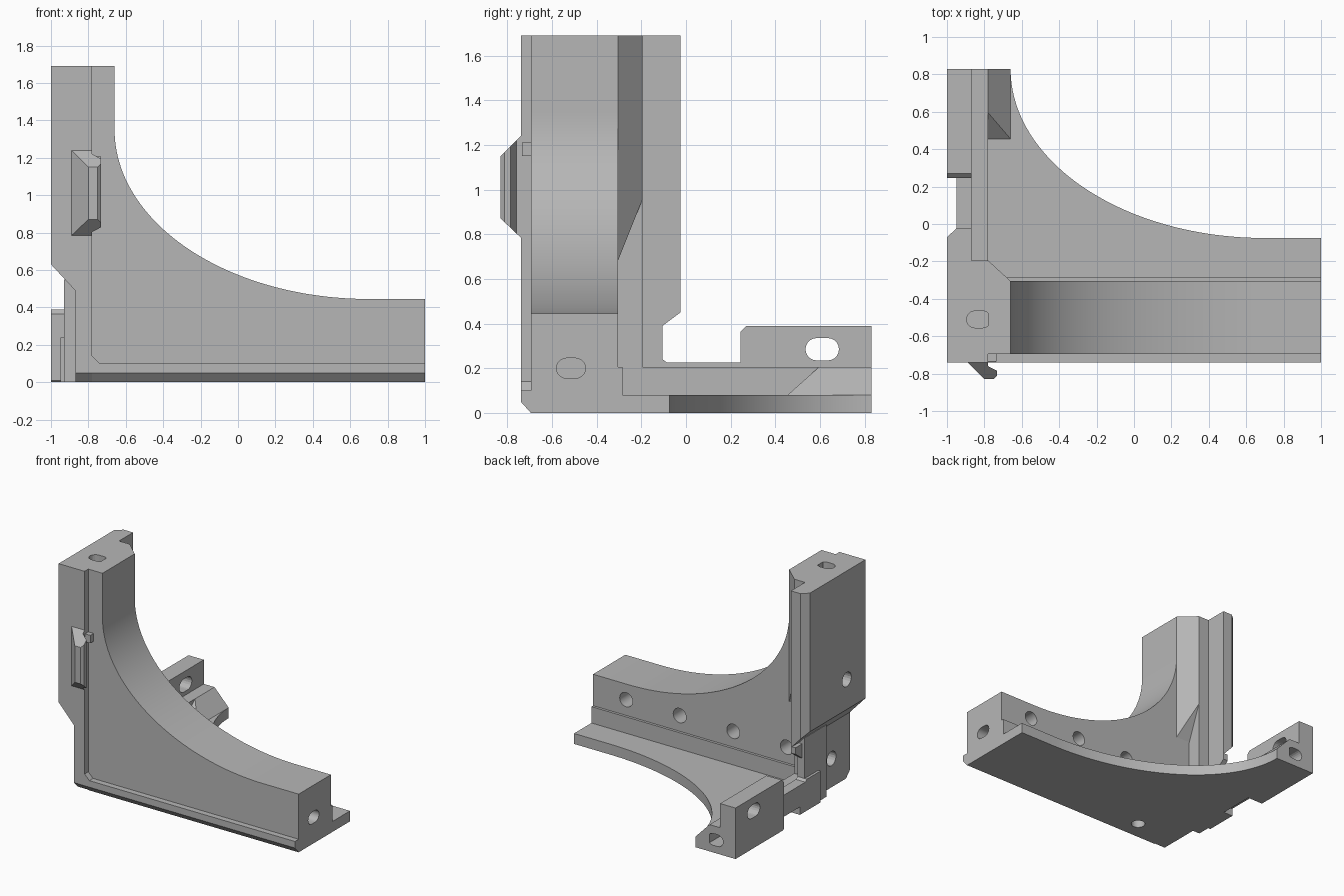
import bpy, bmesh, math

cube = bpy.data.objects.get("Cube")
if cube:
    bpy.data.objects.remove(cube, do_unlink=True)

grey = bpy.data.materials.new("plain grey")
grey.use_nodes = True
COLOR = (0.47, 0.47, 0.47, 1)
grey.diffuse_color = COLOR
grey.node_tree.nodes["Principled BSDF"].inputs["Base Color"].default_value = COLOR


def place(axis, u, v, w):
    """Profile (u, v) swept along w: x takes (y, z), y takes (x, z), z takes (x, y)."""
    return {"x": (w, u, v), "y": (u, w, v), "z": (u, v, w)}[axis]


def prism(name, axis, profile, lo, hi):
    """Extruded profile; lo and hi may be functions of (u, v) for slanted ends."""
    def end(e, p):
        return e(*p) if callable(e) else e
    bm = bmesh.new()
    a = [bm.verts.new(place(axis, *p, end(lo, p))) for p in profile]
    b = [bm.verts.new(place(axis, *p, end(hi, p))) for p in profile]
    bm.faces.new(a)
    bm.faces.new(b)
    for i in range(len(a)):
        j = (i + 1) % len(a)
        bm.faces.new((a[i], a[j], b[j], b[i]))
    bmesh.ops.recalc_face_normals(bm, faces=bm.faces)
    mesh = bpy.data.meshes.new(name)
    bm.to_mesh(mesh)
    bm.free()
    mesh.materials.append(grey)
    obj = bpy.data.objects.new(name, mesh)
    bpy.context.collection.objects.link(obj)
    return obj


def rect(u0, u1, v0, v1):
    return [(u0, v0), (u1, v0), (u1, v1), (u0, v1)]


def slot(u, v, width, height, n=10):
    """Rounded slot outline, a circle when width equals height."""
    r, s = height / 2, (width - height) / 2
    pts = []
    for side, start in ((1, -90), (-1, 90)):
        for i in range(n + 1):
            t = math.radians(start + 180 * i / n)
            p = (u + side * s + r * math.cos(t), v + r * math.sin(t))
            if not pts or math.dist(p, pts[-1]) > 1e-5:
                pts.append(p)
    if math.dist(pts[0], pts[-1]) < 1e-5:
        pts.pop()
    return pts


def sweep(shift, n=48):
    """Concave quarter ellipse shared by the web and the floor."""
    return [(0.7 - 1.36 * math.cos(t), 1.35 + shift - 0.905 * math.sin(t))
            for t in (math.pi / 2 * (1 - i / n) for i in range(n + 1))]


# Curved upright web and curved floor
web = prism("front_web", "y", [(-0.78, 0), (1, 0), (1, 0.445)] + sweep(0)
            + [(-0.66, 1.69), (-0.78, 1.69)], -0.695, -0.305)
floor = prism("floor_plate", "z", [(-0.78, -0.305), (1, -0.305), (1, -0.075)]
              + sweep(-0.52) + [(-0.78, 0.83)], 0, 0.08)
step = prism("web_foot", "x", rect(-0.305, -0.285, 0, 0.205), -0.78, 1)

# Raised front rim with chamfered underside and inner corner
prism("front_rim", "x", [(-0.695, 0), (-0.74, 0.05), (-0.74, 0.1), (-0.695, 0.1)], -0.78, 1)
prism("rim_corner", "y", [(-0.78, 0.1), (-0.74, 0.1), (-0.78, 0.14)], -0.74, -0.695)

# L-shaped spine joining the upright and the rear arm
spine = prism("side_spine", "x", [(-0.69, 0), (0.83, 0), (0.83, 0.205), (-0.195, 0.205),
              (-0.195, 1.69), (-0.74, 1.69), (-0.74, 0.05)], -0.87, -0.78)

# Outer upright plate with slanted lower end
upright = prism("upright_plate", "z", [(-1, -0.74), (-1, -0.07), (-0.95, -0.025),
                (-0.87, -0.025), (-0.87, -0.74)], lambda x, y: 0.49 - 1.08 * (x + 0.87), 1.69)
prism("upright_heel", "x", [(-0.37, 0.5), (-0.025, 0.5), (-0.025, 0.45), (-0.105, 0.39),
      (-0.37, 0.39)], -0.91, -0.87)

# Post, block and rail on the outside of the corner
prism("corner_post", "x", rect(-0.37, -0.105, 0, 0.55), -0.93, -0.87)
prism("corner_block", "x", [(-0.27, 0), (-0.02, 0), (-0.02, 0.225), (-0.085, 0.225),
      (-0.105, 0.24), (-0.27, 0.24)], -0.95, -0.87)
prism("side_rail", "x", rect(-0.02, 0.25, 0.06, 0.225), -0.95, -0.87)

# Rear tab
tab = prism("rear_tab", "x", [(0.245, 0.01), (0.255, 0), (0.83, 0), (0.83, 0.39),
            (0.27, 0.39), (0.245, 0.365)], -1, -0.87)

# Gussets in the two inner corners
prism("upright_gusset", "z", [(-0.78, -0.305), (-0.66, -0.305), (-0.78, -0.195)],
      lambda x, y: 0.68 + 2.5 * (y + 0.305), 1.69)
arm_gusset = prism("arm_gusset", "y", [(-0.78, 0.08), (-0.66, 0.08), (-0.78, 0.205)],
                   lambda x, z: 0.455 + 1.12 * (z - 0.08), 0.83)

# Hooked clip on the front
prism("front_clip", "z", [(-0.89, -0.74), (-0.8, -0.83), (-0.75, -0.83), (-0.733, -0.813),
      (-0.733, -0.785), (-0.78, -0.76), (-0.78, -0.74)],
      lambda x, y: 0.785 - 0.95 * (y + 0.74), lambda x, y: 1.24 + (y + 0.74))
prism("clip_stop", "z", rect(-0.78, -0.735, -0.735, -0.69), 1.15, 1.21)


def drill(targets, axis, outline, lo, hi):
    cutter = prism("hole_cutter", axis, outline, lo, hi)
    cutter.hide_render = True
    for obj in targets:
        mod = obj.modifiers.new("hole", "BOOLEAN")
        mod.operation = "DIFFERENCE"
        mod.solver = "EXACT"
        mod.object = cutter
        bpy.context.view_layer.objects.active = obj
        bpy.ops.object.modifier_apply(modifier=mod.name)
    bpy.data.objects.remove(cutter, do_unlink=True)


# Row of blind holes in the back of the web
for i in range(4):
    drill([web], "y", slot(0.72 - 0.453 * i, 0.325, 0.11, 0.11), -0.5, -0.2)
# Slots at the three ends, side bores, bottom bore and tab slot
drill([web], "x", slot(-0.515, 0.2, 0.13, 0.09), 0.8, 1.1)
drill([spine, upright], "z", slot(-0.83, -0.51, 0.13, 0.09), 1.5, 1.8)
drill([spine, tab], "y", slot(-0.83, 0.1, 0.13, 0.09), 0.65, 0.9)
drill([upright], "x", slot(-0.515, 0.86, 0.11, 0.11), -1.1, -0.88)
drill([spine], "x", slot(-0.515, 0.22, 0.11, 0.11), -0.95, -0.79)
drill([web], "z", slot(-0.5, -0.55, 0.1, 0.1), -0.1, 0.2)
drill([tab], "x", slot(0.61, 0.285, 0.15, 0.1), -1.1, -0.8)

# Smooth the curved walls, keep the edges crisp
bpy.ops.object.select_all(action="DESELECT")
for obj in (web, floor):
    obj.select_set(True)
bpy.context.view_layer.objects.active = web
bpy.ops.object.shade_smooth_by_angle(angle=math.radians(25))
